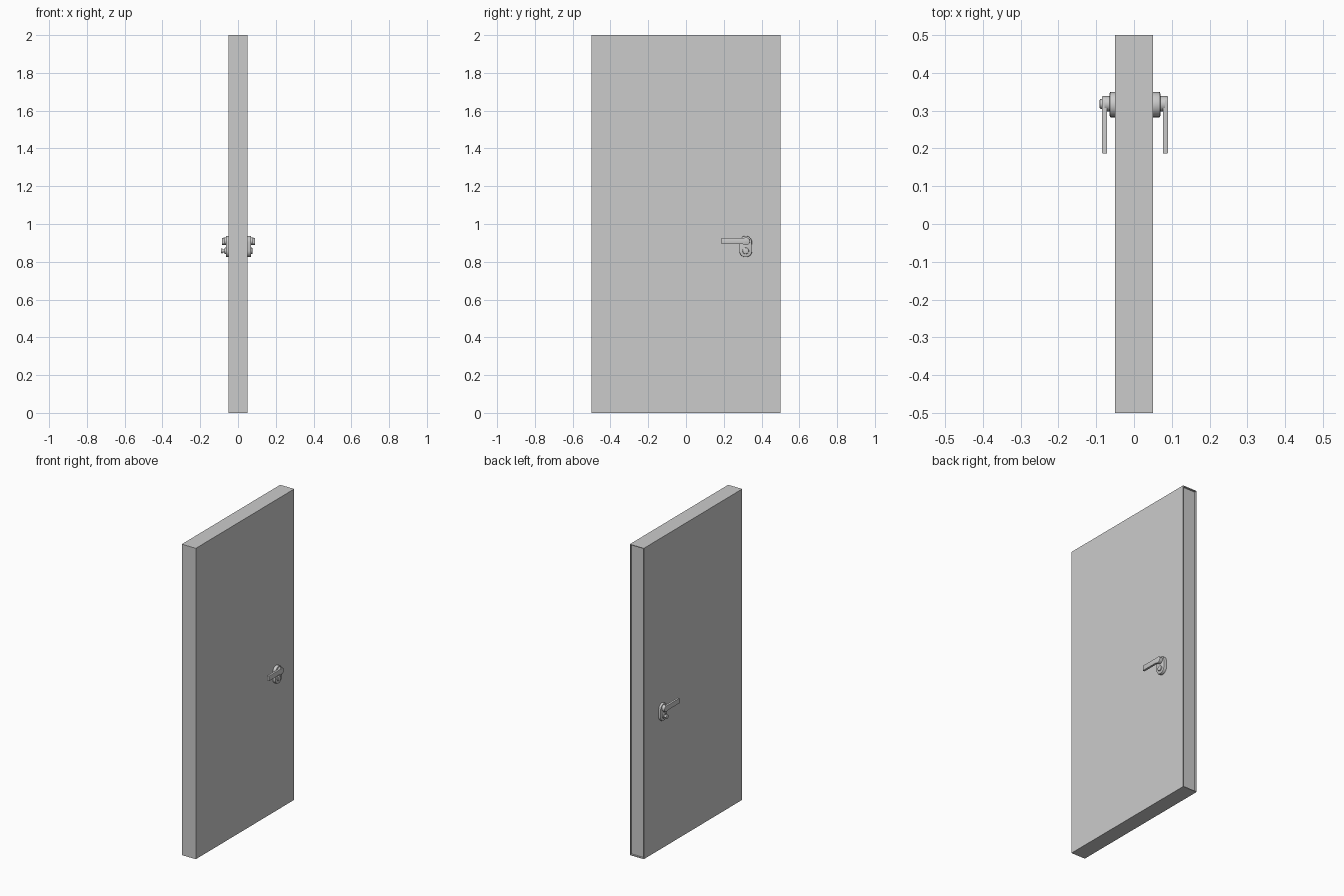
import bpy, bmesh, math
from mathutils import Vector

if "Cube" in bpy.data.objects:
    bpy.data.objects.remove(bpy.data.objects["Cube"])


def add_object(name, bm, smooth=True):
    bmesh.ops.recalc_face_normals(bm, faces=bm.faces)
    mesh = bpy.data.meshes.new(name)
    bm.to_mesh(mesh)
    bm.free()
    ob = bpy.data.objects.new(name, mesh)
    bpy.context.collection.objects.link(ob)
    if smooth:
        bpy.ops.object.select_all(action='DESELECT')
        ob.select_set(True)
        bpy.context.view_layer.objects.active = ob
        bpy.ops.object.shade_smooth_by_angle(angle=math.radians(35))
    return ob


def arc(cy, cz, r, a0, a1, n=14):
    return [(cy + r * math.cos(math.radians(a0 + (a1 - a0) * i / n)),
             cz + r * math.sin(math.radians(a0 + (a1 - a0) * i / n))) for i in range(n + 1)]


def plate(name, outline, x0, x1, bevel=0.0):
    """Extrude a (y, z) outline along x, with a rounded outer rim."""
    bm = bmesh.new()
    face = bm.faces.new([bm.verts.new((x0, y, z)) for y, z in outline])
    ext = bmesh.ops.extrude_face_region(bm, geom=[face])
    verts = [v for v in ext['geom'] if isinstance(v, bmesh.types.BMVert)]
    bmesh.ops.translate(bm, verts=verts, vec=Vector((x1 - x0, 0, 0)))
    if bevel:
        rim = [e for e in bm.edges if all(abs(v.co.x - x1) < 1e-6 for v in e.verts)]
        bmesh.ops.bevel(bm, geom=rim, offset=bevel, segments=2, profile=0.5, affect='EDGES')
    return add_object(name, bm)


def disc(name, y, z, r, x0, x1, bevel=0.0):
    return plate(name, arc(y, z, r, 0, 345, 23), x0, x1, bevel)


# Door slab with a shallow recess in the latch edge
bm = bmesh.new()
bmesh.ops.create_cube(bm, size=1)
for v in bm.verts:
    v.co = (v.co.x * 0.1, v.co.y, v.co.z * 2 + 1)
bm.faces.ensure_lookup_table()
edge_face = [f for f in bm.faces if f.calc_center_median().y > 0.49]
bmesh.ops.inset_region(bm, faces=edge_face, thickness=0.006)
ext = bmesh.ops.extrude_face_region(bm, geom=edge_face)
bmesh.ops.translate(bm, verts=[v for v in ext['geom'] if isinstance(v, bmesh.types.BMVert)],
                    vec=Vector((0, -0.012, 0)))
bmesh.ops.delete(bm, geom=[f for f in edge_face if f.is_valid], context='FACES')
add_object("door_slab", bm, smooth=False)

# Handle set on both faces
HY, HZ, KZ = 0.316, 0.904, 0.858
stadium = arc(HY, HZ, 0.033, 0, 180) + arc(HY, KZ, 0.034, 180, 360)
lever = arc(0.318, 0.9085, 0.0205, -120, 58) + [(0.312, 0.926), (0.187, 0.926),
                                               (0.187, 0.893), (0.300, 0.893)]
for side, s, off in (("outer", 1, 0.0025), ("inner", -1, -0.0025)):
    def X(d):
        return s * (d + off)
    plate(side + "_backplate", stadium, X(0.045), X(0.067), 0.004)
    disc(side + "_lever_hub", 0.318, 0.9085, 0.0205, X(0.06), X(0.080))
    plate(side + "_lever", lever, X(0.0745), X(0.0875), 0.002)
    disc(side + "_lock_ring", HY, KZ, 0.017, X(0.06), X(0.074), 0.004)

# Thumb turn on the inner side
disc("thumb_turn_stem", 0.318, KZ, 0.008, -0.068, -0.086)
disc("thumb_turn_knob", 0.318, KZ, 0.013, -0.082, -0.091, 0.003)
